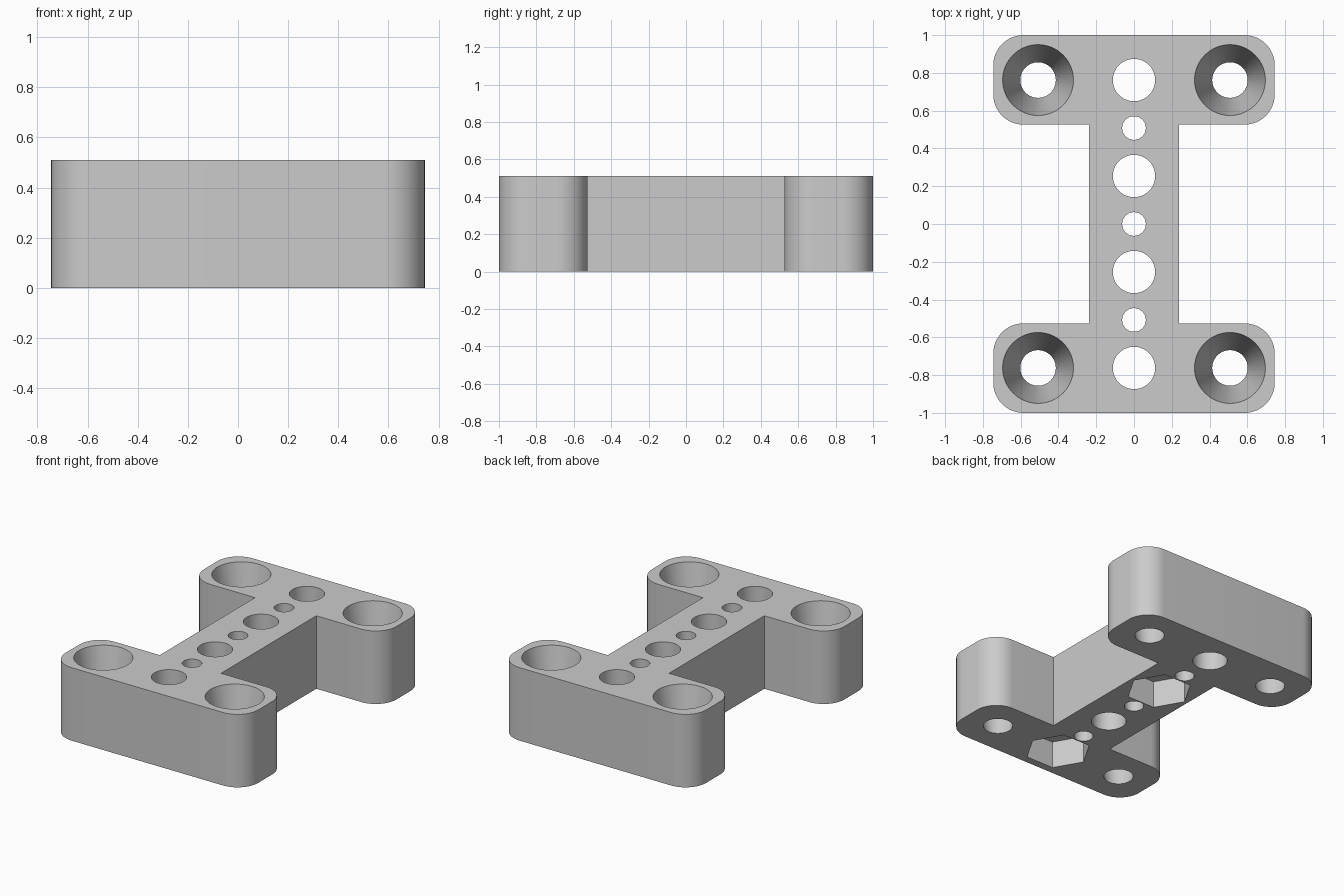
import bpy
import bmesh
from math import pi, cos, sin
from mathutils import Matrix

cube = bpy.data.objects.get("Cube")
if cube:
    bpy.data.objects.remove(cube, do_unlink=True)

HEIGHT = 0.51
HALF_X, HALF_Y = 0.745, 1.0      # overall half sizes
WEB_X, BAR_Y = 0.237, 0.526      # web half width, inner edge of the end bars
CORNER = 0.16
PITCH = 0.254                    # spacing of the row of holes

grey = bpy.data.materials.new("plain grey")
grey.use_nodes = True
grey.diffuse_color = (0.6, 0.6, 0.6, 1)
grey.node_tree.nodes["Principled BSDF"].inputs["Base Color"].default_value = (0.6, 0.6, 0.6, 1)


def make_object(name, bm):
    bmesh.ops.recalc_face_normals(bm, faces=bm.faces)
    mesh = bpy.data.meshes.new(name)
    bm.to_mesh(mesh)
    bm.free()
    mesh.materials.append(grey)
    obj = bpy.data.objects.new(name, mesh)
    bpy.context.collection.objects.link(obj)
    return obj


def add_post(bm, x, y, bottom, top, r_bottom, r_top, sides=64):
    """Upright cylinder, cone or prism with its first corner on +x."""
    place = Matrix.Translation((x, y, (bottom + top) / 2)) @ Matrix.Rotation(pi / 2, 4, "Z")
    bmesh.ops.create_cone(bm, cap_ends=True, segments=sides, radius1=r_bottom,
                          radius2=r_top, depth=top - bottom, matrix=place)


def arc(cx, cy, start, steps=16):
    """Quarter-circle corner, anticlockwise from the start angle."""
    return [(cx + CORNER * cos(start + pi / 2 * i / steps),
             cy + CORNER * sin(start + pi / 2 * i / steps)) for i in range(steps + 1)]


# Outline of the body: half of it, then the same half turned by 180 degrees
half = [(WEB_X, BAR_Y)]
half += arc(HALF_X - CORNER, BAR_Y + CORNER, -pi / 2)
half += arc(HALF_X - CORNER, HALF_Y - CORNER, 0)
half += arc(-HALF_X + CORNER, HALF_Y - CORNER, pi / 2)
half += arc(-HALF_X + CORNER, BAR_Y + CORNER, pi)
half += [(-WEB_X, BAR_Y)]
outline = half + [(-x, -y) for x, y in half]

bm = bmesh.new()
base = bm.faces.new([bm.verts.new((x, y, 0)) for x, y in outline])
up = bmesh.ops.extrude_face_region(bm, geom=[base])["geom"]
bmesh.ops.translate(bm, vec=(0, 0, HEIGHT), verts=[v for v in up if isinstance(v, bmesh.types.BMVert)])
body = make_object("mounting_block", bm)

# Row of alternating large and small through holes
row = bmesh.new()
for i in range(-3, 4):
    radius = 0.112 if i % 2 else 0.0625
    add_post(row, 0, i * PITCH, -0.1, HEIGHT + 0.1, radius, radius)

# Tapered screw holes in the four corners, cut a little past both faces
screws = bmesh.new()
R_LOW, R_HIGH, OVER = 0.094, 0.1875, 0.05
extra = (R_HIGH - R_LOW) * OVER / HEIGHT
for sx in (-1, 1):
    for sy in (-1, 1):
        add_post(screws, sx * 2 * PITCH, sy * 3 * PITCH, -OVER, HEIGHT + OVER,
                 R_LOW - extra, R_HIGH + extra)

# Hexagonal nut pockets in the underside
pockets = bmesh.new()
for i in (1, -3):
    add_post(pockets, 0, i * PITCH, -0.1, 0.19, 0.213, 0.213, sides=6)

bpy.ops.object.select_all(action="DESELECT")
body.select_set(True)
bpy.context.view_layer.objects.active = body
for name, cut in (("row_hole_cutter", row), ("screw_hole_cutter", screws), ("nut_pocket_cutter", pockets)):
    cutter = make_object(name, cut)
    cutter.hide_render = True
    mod = body.modifiers.new(name, "BOOLEAN")
    mod.operation = "DIFFERENCE"
    mod.solver = "EXACT"
    mod.object = cutter
    bpy.ops.object.modifier_apply(modifier=mod.name)
    bpy.data.objects.remove(cutter, do_unlink=True)

bpy.ops.object.shade_smooth_by_angle(angle=pi / 6)
